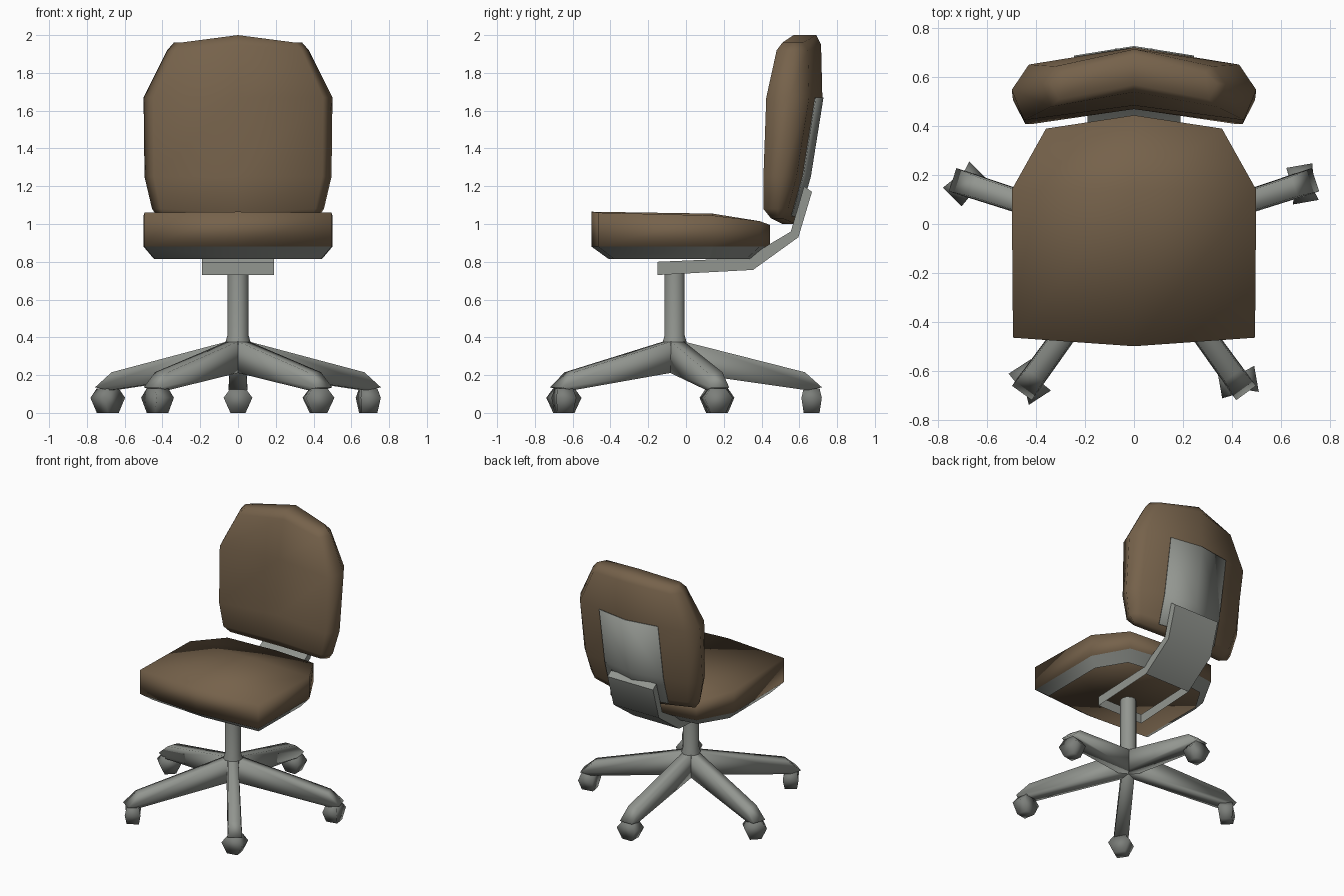
import bpy, bmesh, math
from mathutils import Matrix, Vector

if "Cube" in bpy.data.objects:
    bpy.data.objects.remove(bpy.data.objects["Cube"])


def material(name, rgb):
    m = bpy.data.materials.new(name)
    m.diffuse_color = (*rgb, 1)
    m.use_nodes = True
    m.node_tree.nodes["Principled BSDF"].inputs["Base Color"].default_value = m.diffuse_color
    return m


BROWN = material("brown fabric", (0.18, 0.122, 0.07))
GREY = material("grey plastic", (0.29, 0.305, 0.28))
DARK = material("dark caster grey", (0.2, 0.21, 0.195))


def make(name, verts, faces, mat, matrix=Matrix(), angle=100):
    bm = bmesh.new()
    vs = [bm.verts.new(matrix @ Vector(v)) for v in verts]
    for f in faces:
        bm.faces.new([vs[i] for i in f])
    bmesh.ops.recalc_face_normals(bm, faces=bm.faces)
    me = bpy.data.meshes.new(name)
    bm.to_mesh(me)
    bm.free()
    ob = bpy.data.objects.new(name, me)
    bpy.context.collection.objects.link(ob)
    me.materials.append(mat)
    bpy.context.view_layer.objects.active = ob
    ob.select_set(True)
    bpy.ops.object.shade_smooth_by_angle(angle=math.radians(angle))
    ob.select_set(False)
    return ob


def loft(name, rings, mat, caps=None, angle=100, matrix=Matrix()):
    """Join rings of equal size; caps lists the index tuples closing each end."""
    n = len(rings[0])
    verts = [p for r in rings for p in r]
    faces = [(k * n + i, k * n + (i + 1) % n, (k + 1) * n + (i + 1) % n, (k + 1) * n + i)
             for k in range(len(rings) - 1) for i in range(n)]
    for cap in ([tuple(range(n))] if caps is None else caps):
        faces.append(cap)
        faces.append(tuple(i + len(verts) - n for i in cap))
    return make(name, verts, faces, mat, matrix, angle)


def prism(name, profile, widths, mat, matrix=Matrix(), angle=100):
    """Extrude an (x, z) profile across y, with a half width for each point."""
    rings = [[(a, s * w, b) for (a, b), w in zip(profile, widths)] for s in (-1, 1)]
    return loft(name, rings, mat, angle=angle, matrix=matrix)


# seat cushion: outline of eight points, top falls towards the back
outline = [(-.495, -.465), (0, -.5), (.495, -.465), (.5, .14),
           (.36, .39), (0, .445), (-.36, .39), (-.5, .14)]
tops = [1.06, 1.065, 1.06, 1.045, 1.015, .995, 1.015, 1.045]
verts = [(x, y, .88) for x, y in outline]
verts += [(x, y, z) for (x, y), z in zip(outline, tops)] + [(0, .14, 1.055)]
faces = [(i, (i + 1) % 8, 8 + (i + 1) % 8, 8 + i) for i in range(8)]
faces += [(8, 9, 16, 15), (9, 10, 11, 16), (16, 11, 12, 13), (15, 16, 13, 14), tuple(range(8))]
make("seat_cushion", verts, faces, BROWN)

# grey skirt tapering in below the cushion
low = [(x * .89, y * .82, .815) for x, y in outline]
loft("seat_skirt", [[(x, y, .88) for x, y in outline], low], GREY, caps=[])

# backrest: stacked cross-sections, bowed backwards in the middle
# z, z at centre, half width, front edge y, back centre y
rows = [(1.03, 1.0, .42, .45, .58), (1.08, 1.06, .455, .41, .61), (1.25, 1.25, .495, .41, .655),
        (1.67, 1.67, .5, .425, .722), (1.92, 1.95, .375, .48, .715), (1.96, 2.0, .34, .51, .69)]
rings = []
for z, zc, w, f, b in rows:
    mid = (f + b - .05) / 2
    rings.append([(-.9 * w, f, z), (0, f + .06, zc), (.9 * w, f, z), (w, mid, z),
                  (.86 * w, b - .07, z), (0, b, zc), (-.86 * w, b - .07, z), (-w, mid, z)])
loft("backrest_cushion", rings, BROWN,
     caps=[(0, 1, 5, 6), (1, 2, 4, 5), (2, 3, 4), (6, 7, 0)])

# grey panel lying on the back of the backrest
verts = [(x, b + .006 - abs(x) * .16, z)
         for z, b in ((1.04, .595), (1.25, .655), (1.67, .722)) for x in (-.245, 0, .245)]
faces = [(r * 3 + c, r * 3 + c + 1, r * 3 + c + 4, r * 3 + c + 3) for r in range(2) for c in range(2)]
panel = make("backrest_panel", verts, faces, GREY)
panel.modifiers.new("thin", 'SOLIDIFY').thickness = 0.006

# support bracket: open frame under the seat, then solid up to the backrest
lower = [(-.15, .73), (.355, .757), (.595, .93), (.667, 1.17)]
upper = [(-.15, .80), (.32, .82), (.555, .96), (.625, 1.2)]
verts = []
for (y0, z0), (y1, z1) in zip(lower, upper):
    verts += [(-.19, y0, z0), (.19, y0, z0), (.19, y1, z1), (-.19, y1, z1)]
faces = [(0, 1, 2, 3), (12, 13, 14, 15)]
for k in range(3):
    for i in range(4):
        if k == 0 and i in (0, 2):
            continue
        j = (i + 1) % 4
        faces.append((k * 4 + i, k * 4 + j, k * 4 + 4 + j, k * 4 + 4 + i))
make("support_bracket", verts, faces, GREY, angle=60)

# column on the base centre
CY = -.06
rings = [[(r * math.cos(t * math.pi / 5), CY + r * math.sin(t * math.pi / 5), z) for t in range(10)]
         for r, z in ((.065, .24), (.068, .37), (.056, .41), (.056, .80))]
loft("column", rings, GREY, angle=60)

# five arms with swivelled casters
arm = [(0, .39), (.06, .375), (.69, .215), (.78, .135), (.70, .12), (0, .22)]
arm_widths = [.036, .036, .042, .05, .05, .044]
wheel = [(-.04, 0), (.04, 0), (.076, .08), (.04, .13), (-.04, .13), (-.076, .08)]
wheel_widths = [.042, .042, .054, .042, .042, .054]
for k, swivel in enumerate((90, 135, 33, 100, 10)):
    turn = math.radians(90 + 72 * k)
    base = Matrix.Translation((0, CY, 0)) @ Matrix.Rotation(turn, 4, 'Z')
    prism(f"base_arm_{k + 1}", arm, arm_widths, GREY, base)
    spot = base @ Vector((.725, 0, 0))
    prism(f"caster_{k + 1}", wheel, wheel_widths, DARK,
          Matrix.Translation(spot) @ Matrix.Rotation(math.radians(swivel - 90), 4, 'Z'))
